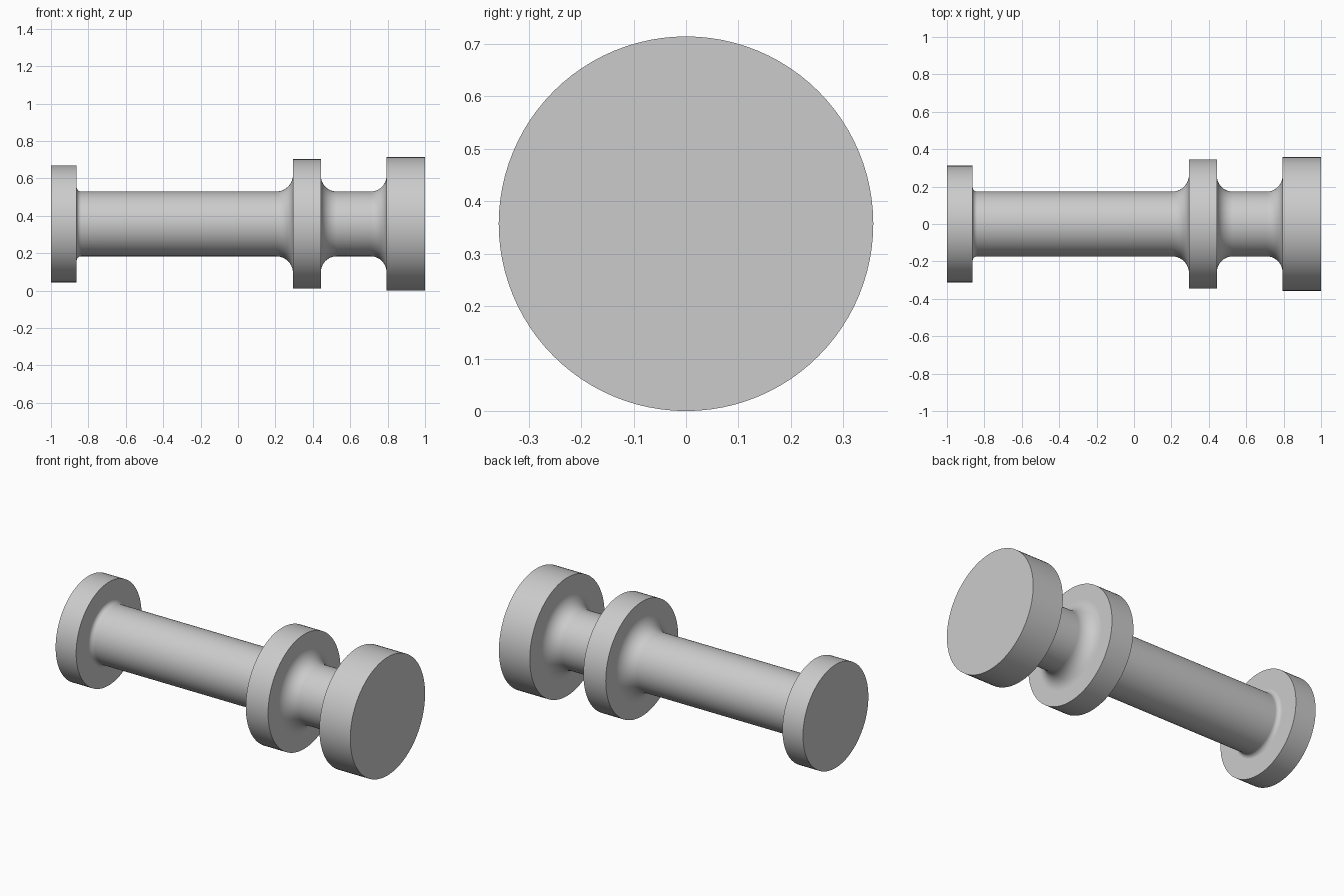
import bpy, bmesh
from math import sin, cos, pi, radians

cube = bpy.data.objects.get("Cube")
if cube:
    bpy.data.objects.remove(cube, do_unlink=True)

SIDES = 96
SHAFT_R = 0.173
AXIS_Z = 0.357

# One plain grey metal
metal = bpy.data.materials.new("grey_metal")
metal.use_nodes = True
GREY = (0.6, 0.6, 0.6, 1)
metal.diffuse_color = GREY
metal.node_tree.nodes["Principled BSDF"].inputs["Base Color"].default_value = GREY


def fillet(face_x, side, r, steps=10):
    """Points of the concave curve from a collar face (side = +1 or -1) down to the shaft."""
    angles = [pi / 2 * i / steps for i in range(steps + 1)]
    return [(face_x + side * r * (1 - cos(a)), SHAFT_R + r * (1 - sin(a))) for a in angles]


def collar(x0, x1, r):
    """Outer rim of a disc collar."""
    return [(x0, r), (x1, r)]


def lathe(name, profile):
    """Turn an (x, radius) profile about the long axis and cap both ends."""
    bm = bmesh.new()
    rings = []
    for x, r in profile:
        rings.append([bm.verts.new((x, r * cos(2 * pi * i / SIDES), r * sin(2 * pi * i / SIDES)))
                      for i in range(SIDES)])
    for a, b in zip(rings, rings[1:]):
        for i in range(SIDES):
            j = (i + 1) % SIDES
            bm.faces.new((a[i], a[j], b[j], b[i]))
    bm.faces.new(rings[0])
    bm.faces.new(rings[-1])
    bmesh.ops.recalc_face_normals(bm, faces=bm.faces)
    mesh = bpy.data.meshes.new(name)
    bm.to_mesh(mesh)
    bm.free()
    mesh.materials.append(metal)
    obj = bpy.data.objects.new(name, mesh)
    bpy.context.collection.objects.link(obj)
    return obj


# Turned body: end flange, long shaft, middle collar, short neck, head
profile = (
    collar(-1, -0.863, 0.312)
    + fillet(-0.863, 1, 0.025)
    + fillet(0.294, -1, 0.09)[::-1]
    + collar(0.294, 0.443, 0.346)
    + fillet(0.443, 1, 0.085)
    + fillet(0.794, -1, 0.085)[::-1]
    + collar(0.794, 1, 0.357)
)
body = lathe("turned_shaft", profile)
body.location.z = AXIS_Z

# Smooth round surfaces with crisp rims and flat collar faces
bpy.ops.object.select_all(action="DESELECT")
body.select_set(True)
bpy.context.view_layer.objects.active = body
bpy.ops.object.shade_smooth_by_angle(angle=radians(30))
weighted = body.modifiers.new("flat_collar_faces", "WEIGHTED_NORMAL")
weighted.keep_sharp = True
